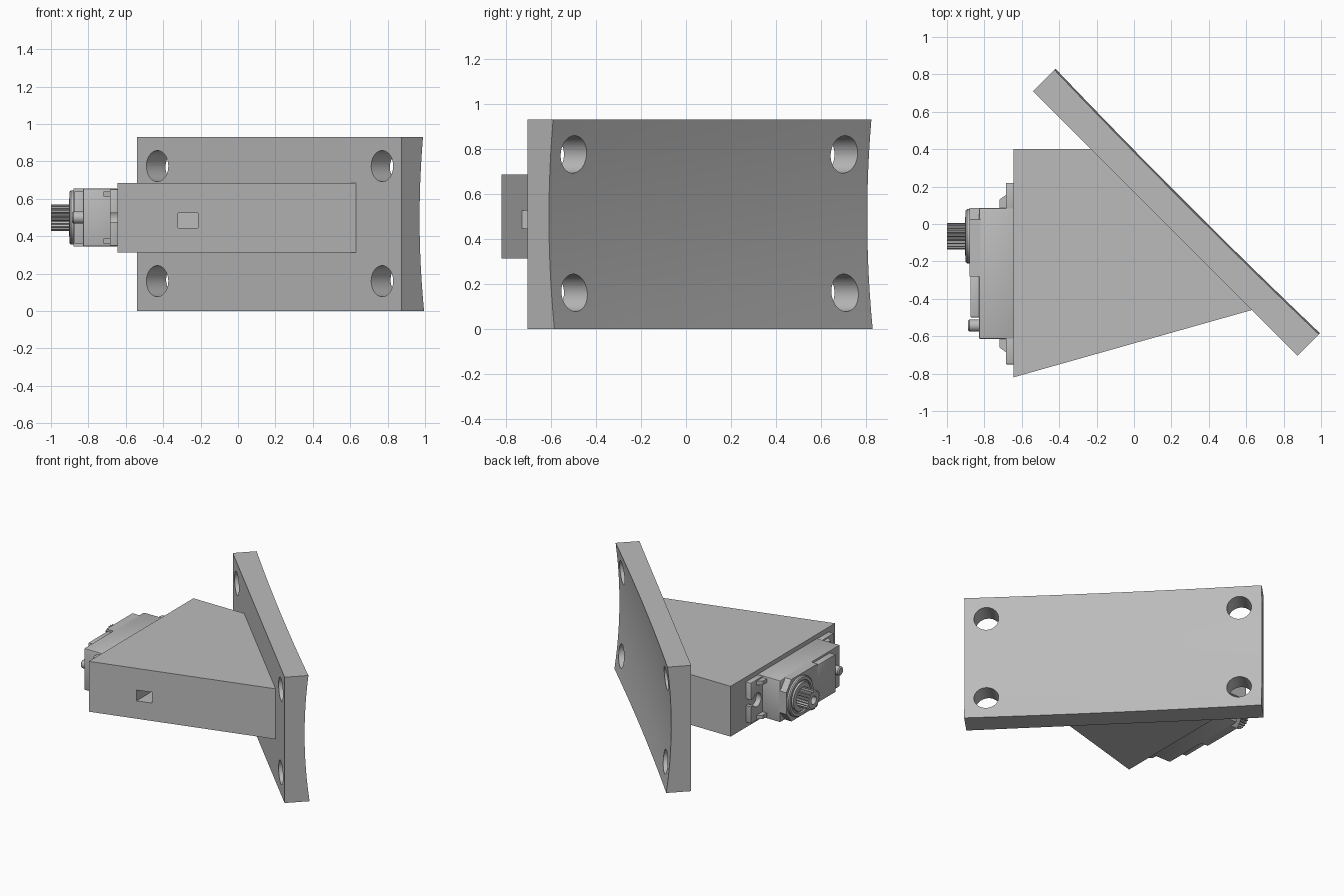
import bpy, bmesh, math
from mathutils import Matrix, Vector

if "Cube" in bpy.data.objects:
    bpy.data.objects.remove(bpy.data.objects["Cube"], do_unlink=True)

grey = bpy.data.materials.new("plain grey")
grey.use_nodes = True
COLOUR = (0.5, 0.5, 0.5, 1)
grey.diffuse_color = COLOUR
grey.node_tree.nodes["Principled BSDF"].inputs["Base Color"].default_value = COLOUR

MID_Z = 0.5      # height of the motor axis
MID_Y = -0.265   # middle of the motor along y
SHAFT_Y = -0.065
S = math.sqrt(0.5)
# plate frame: local x along the length, y outward through the thickness
PLATE = Matrix(((S, S, 0, 0), (-S, S, 0, 0), (0, 0, 1, 0), (0, 0, 0, 1)))


def finish(name, bm, smooth=True):
    bmesh.ops.recalc_face_normals(bm, faces=bm.faces)
    mesh = bpy.data.meshes.new(name)
    bm.to_mesh(mesh)
    bm.free()
    mesh.materials.append(grey)
    ob = bpy.data.objects.new(name, mesh)
    bpy.context.collection.objects.link(ob)
    if smooth:
        shade(ob)
    return ob


def activate(ob):
    bpy.ops.object.select_all(action='DESELECT')
    ob.select_set(True)
    bpy.context.view_layer.objects.active = ob


def shade(ob):
    activate(ob)
    bpy.ops.object.shade_smooth_by_angle(angle=math.radians(30))


def cut(ob, *cutters):
    for c in cutters:
        c.hide_render = True
        mod = ob.modifiers.new("cut", 'BOOLEAN')
        mod.operation, mod.solver, mod.object = 'DIFFERENCE', 'EXACT', c
        activate(ob)
        bpy.ops.object.modifier_apply(modifier=mod.name)
        bpy.data.objects.remove(c, do_unlink=True)
    shade(ob)


def prism(name, points, start, end, axis='z'):
    """Extrude an outline: (x, y) along z, or (y, z) along x."""
    bm = bmesh.new()
    place = (lambda a, b, h: (a, b, h)) if axis == 'z' else (lambda a, b, h: (h, a, b))
    face = bm.faces.new([bm.verts.new(place(a, b, start)) for a, b in points])
    moved = bmesh.ops.extrude_face_region(bm, geom=[face])["geom"]
    bmesh.ops.translate(bm, vec=Vector(place(0, 0, end - start)),
                        verts=[v for v in moved if isinstance(v, bmesh.types.BMVert)])
    return finish(name, bm)


def box(name, x, y, z, bevel=0):
    bm = bmesh.new()
    bmesh.ops.create_cube(bm, size=1)
    for v in bm.verts:
        v.co = [r[0] if c < 0 else r[1] for c, r in zip(v.co, (x, y, z))]
    if bevel:
        bmesh.ops.bevel(bm, geom=bm.edges[:], offset=bevel, segments=2,
                        profile=0.5, affect='EDGES')
    return finish(name, bm)


def lathe(name, profile, y, z, steps=40):
    """Spin (x, radius) points about an axis parallel to x."""
    bm = bmesh.new()
    verts = [bm.verts.new((x, y + r, z)) for x, r in profile]
    edges = [bm.edges.new(p) for p in zip(verts, verts[1:])]
    bmesh.ops.spin(bm, geom=verts + edges, cent=(0, y, z), axis=(1, 0, 0),
                   angle=math.tau, steps=steps)
    bmesh.ops.remove_doubles(bm, verts=bm.verts, dist=0.0005)
    return finish(name, bm)


# Mounting plate, with a shallow hollow in its back face
LENGTH, HEIGHT, MID_U = 2.0, 0.93, 0.117
FRONT, BACK = 0.12, 0.29
bm = bmesh.new()
bmesh.ops.create_cube(bm, size=1)
bmesh.ops.subdivide_edges(bm, edges=bm.edges[:], cuts=11, use_grid_fill=True)
for v in bm.verts:
    u, w, h = 2 * v.co
    sag = 0.03 * (1 - h * h) + 0.012 * (1 - u * u) + 0.004 * (1 + h)
    depth = BACK - sag - FRONT
    v.co = (MID_U + u * LENGTH / 2, FRONT + (w + 1) / 2 * depth, (h + 1) / 2 * HEIGHT)
bm.transform(PLATE)
plate = finish("mounting_plate", bm)

# Four bolt holes through the plate
holes = []
for u in (-0.73, 0.97):
    for z in (0.16, 0.775):
        bm = bmesh.new()
        bmesh.ops.create_cone(bm, cap_ends=True, segments=40, radius1=0.083,
                              radius2=0.083, depth=0.6)
        bm.transform(PLATE @ Matrix.Translation((u, 0.2, z)) @ Matrix.Rotation(math.pi / 2, 4, 'X'))
        holes.append(finish("hole_cutter", bm))
cut(plate, *holes)

# Wedge bracket with a cable slot
bracket = prism("wedge_bracket",
                [(-0.645, 0.4), (-0.23, 0.4), (0.63, -0.46), (-0.645, -0.82)], 0.313, 0.685)
cut(bracket, box("slot_cutter", (-0.32, -0.215), (-0.9, -0.5), (0.445, 0.525)))

# Motor case
box("motor_case", (-0.83, -0.64), (-0.615, 0.085), (0.345, 0.655), bevel=0.01)
outline = [(-0.28, 0.345), (0.025, 0.345), (0.085, 0.42), (0.085, 0.58),
           (0.025, 0.655), (-0.28, 0.655)]
prism("gear_cover", outline, -0.88, -0.82, 'x')
box("case_panel", (-0.875, -0.82), (-0.5, -0.27), (0.36, 0.64), bevel=0.006)
lathe("end_boss", [(-0.82, 0), (-0.82, 0.032), (-0.88, 0.032), (-0.887, 0.025), (-0.887, 0)],
      -0.543, MID_Z, 24)

# Stepped bearing ring
lathe("bearing_ring", [(-0.87, 0), (-0.87, 0.145), (-0.893, 0.145), (-0.9, 0.138),
                       (-0.9, 0.118), (-0.89, 0.115), (-0.89, 0.105), (-0.904, 0.102),
                       (-0.904, 0)], SHAFT_Y, MID_Z)

# Toothed output shaft with a screw hole
TEETH = 21
teeth = []
for i in range(TEETH * 4):
    a = math.tau * i / (TEETH * 4)
    r = 0.071 if i % 4 < 2 else 0.06
    teeth.append((SHAFT_Y + r * math.cos(a), MID_Z + r * math.sin(a)))
shaft = prism("output_shaft", teeth, -1.0, -0.89, 'x')
cut(shaft, lathe("screw_cutter", [(-1.1, 0), (-1.1, 0.03), (-0.92, 0.03), (-0.92, 0)],
                 SHAFT_Y, MID_Z, 20))

# Mounting ears with an open screw hole, and two gussets on each
for side, label in ((1, "back"), (-1, "front")):
    def along(d):
        return MID_Y + side * d

    ear = box(label + "_ear", (-0.685, -0.64), sorted((along(0.33), along(0.485))),
              (0.35, 0.65), bevel=0.004)
    cut(ear,
        lathe("ear_cutter", [(-0.8, 0), (-0.8, 0.05), (-0.6, 0.05), (-0.6, 0)],
            along(0.415), MID_Z, 24),
        box("ear_slot_cutter", (-0.8, -0.6), sorted((along(0.42), along(0.6))),
            (MID_Z - 0.025, MID_Z + 0.025)))
    for z in (0.36, 0.612):
        prism(label + "_gusset", [(-0.68, along(0.34)), (-0.72, along(0.34)),
                                  (-0.72, along(0.395)), (-0.685, along(0.42)),
                                  (-0.68, along(0.42))], z, z + 0.028)
